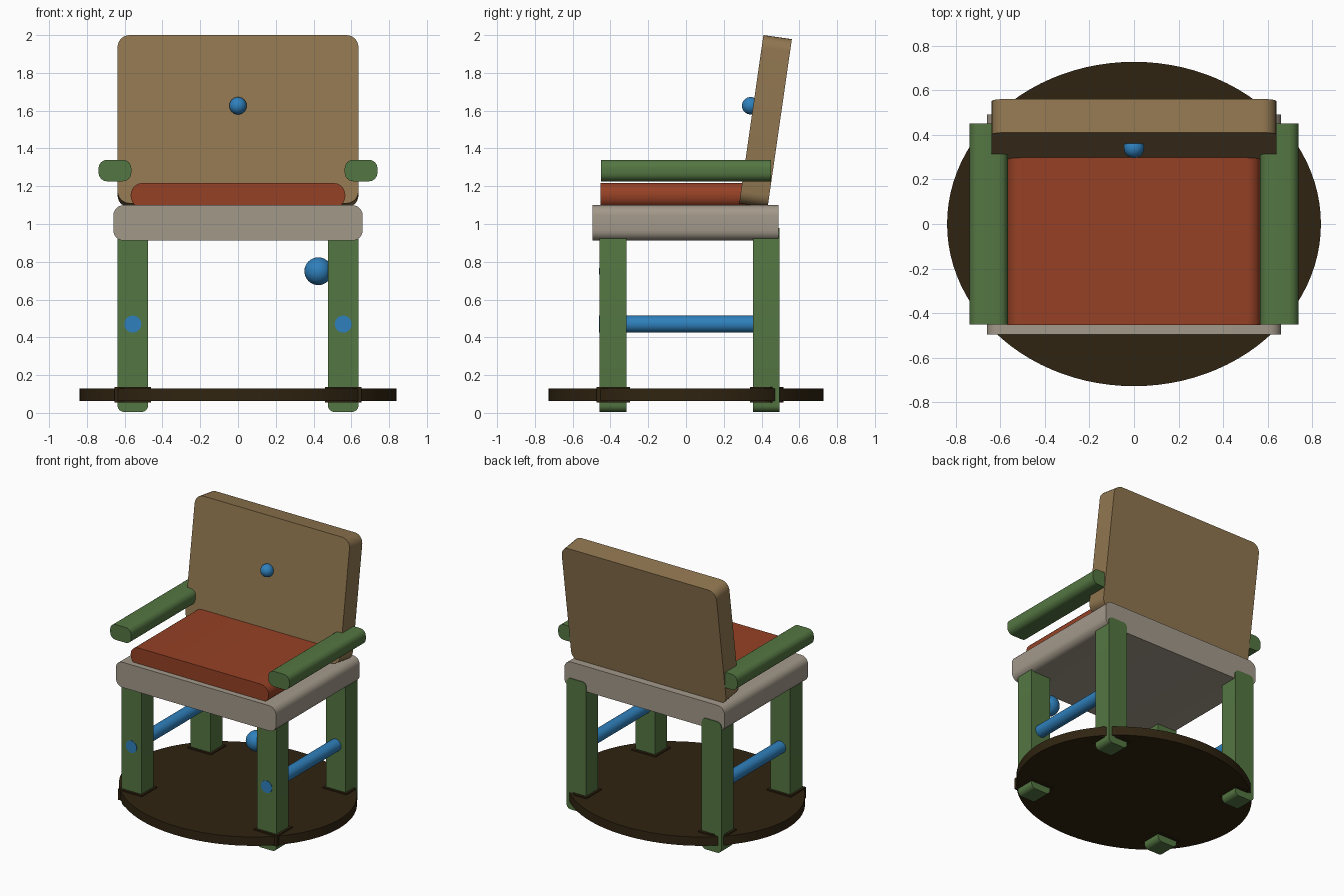
import bpy
import bmesh
from math import radians, cos, sin, pi

cube = bpy.data.objects.get("Cube")
if cube:
    bpy.data.objects.remove(cube, do_unlink=True)


def material(name, r, g, b):
    """Flat material from 0-255 display values."""
    linear = [((c / 255 + 0.055) / 1.055) ** 2.4 for c in (r, g, b)] + [1.0]
    mat = bpy.data.materials.new(name)
    mat.use_nodes = True
    mat.diffuse_color = linear
    bsdf = next(n for n in mat.node_tree.nodes if n.type == 'BSDF_PRINCIPLED')
    bsdf.inputs["Base Color"].default_value = linear
    return mat


GREEN = material("leg green", 84, 118, 66)
TAN = material("backrest tan", 144, 118, 80)
GREY = material("seat grey", 163, 153, 138)
RED = material("cushion rust", 150, 65, 37)
BLUE = material("accent blue", 47, 128, 188)
DARK = material("base dark brown", 48, 36, 17)


def finish(obj, name, mat):
    """Name, colour and shade a part, keeping its sharp edges."""
    obj.name = obj.data.name = name
    obj.data.materials.append(mat)
    bpy.ops.object.select_all(action='DESELECT')
    obj.select_set(True)
    bpy.context.view_layer.objects.active = obj
    bpy.ops.object.shade_smooth_by_angle(angle=radians(35))
    return obj


def prism(name, mat, points, direction):
    """Extrude a closed outline along a direction."""
    bm = bmesh.new()
    face = bm.faces.new([bm.verts.new(p) for p in points])
    new = bmesh.ops.extrude_face_region(bm, geom=[face])["geom"]
    bmesh.ops.translate(bm, vec=direction,
                        verts=[v for v in new if isinstance(v, bmesh.types.BMVert)])
    bmesh.ops.recalc_face_normals(bm, faces=bm.faces)
    mesh = bpy.data.meshes.new(name)
    bm.to_mesh(mesh)
    bm.free()
    obj = bpy.data.objects.new(name, mesh)
    bpy.context.collection.objects.link(obj)
    return finish(obj, name, mat)


def rounded_bar(name, mat, x, y, z, radius, steps=6):
    """Bar along y between (min, max) pairs, with rounded x-z corners."""
    cx, cz = sum(x) / 2, sum(z) / 2
    hw, hh = (x[1] - x[0]) / 2 - radius, (z[1] - z[0]) / 2 - radius
    points = []
    for k, (sx, sz) in enumerate([(1, 1), (-1, 1), (-1, -1), (1, -1)]):
        for i in range(steps + 1):
            a = (k + i / steps) * pi / 2
            points.append((cx + sx * hw + radius * cos(a), y[0],
                           cz + sz * hh + radius * sin(a)))
    return prism(name, mat, points, (0, y[1] - y[0], 0))


def ball(name, radius, location):
    bpy.ops.mesh.primitive_uv_sphere_add(segments=32, ring_count=16,
                                         radius=radius, location=location)
    return finish(bpy.context.object, name, BLUE)


# Oval base plate
bpy.ops.mesh.primitive_cylinder_add(vertices=96, radius=1, depth=1, location=(0, 0, 0.095))
bpy.context.object.scale = (0.838, 0.727, 0.066)
bpy.ops.object.transform_apply(location=False, rotation=False, scale=True)
finish(bpy.context.object, "base_plate", DARK)

# Seat and cushion
rounded_bar("seat", GREY, (-0.66, 0.66), (-0.495, 0.49), (0.912, 1.1), 0.055)
rounded_bar("cushion", RED, (-0.568, 0.568), (-0.452, 0.34), (1.085, 1.217), 0.063)

# Leaning backrest
back = rounded_bar("backrest", TAN, (-0.638, 0.638), (-0.076, 0.076), (-0.45, 0.45), 0.065)
back.location = (0, 0.421, 1.544)
back.rotation_euler.x = radians(-8.2)

# Legs, collars, side rails and armrests on both sides
for side, s in (("left", 1), ("right", -1)):
    def span(a, b):
        return tuple(sorted((s * a, s * b)))

    for end, y in (("front", (-0.458, -0.315)), ("back", (0.355, 0.496))):
        rounded_bar(f"{end}_{side}_leg", GREEN, span(0.476, 0.638), y, (0.005, 0.98), 0.035)

    # Back collars are clipped at the rim of the base
    front_outline = [(0.46, -0.475), (0.655, -0.475), (0.655, -0.297), (0.46, -0.297)]
    back_outline = [(0.46, 0.34), (0.655, 0.34), (0.655, 0.445), (0.56, 0.515), (0.46, 0.515)]
    for end, outline in (("front", front_outline), ("back", back_outline)):
        prism(f"{end}_{side}_collar", DARK, [(s * x, y, 0.055) for x, y in outline],
              (0, 0, 0.082))

    bpy.ops.mesh.primitive_cylinder_add(vertices=32, radius=0.045, depth=0.862,
                                        location=(s * 0.557, -0.03, 0.47),
                                        rotation=(pi / 2, 0, 0))
    finish(bpy.context.object, f"{side}_rail", BLUE)

    rounded_bar(f"{side}_armrest", GREEN, span(0.565, 0.738), (-0.45, 0.45),
                (1.226, 1.34), 0.045)

# Round knobs
ball("backrest_button", 0.046, (0, 0.342, 1.626))
ball("leg_knob", 0.0735, (0.425, -0.388, 0.75))
